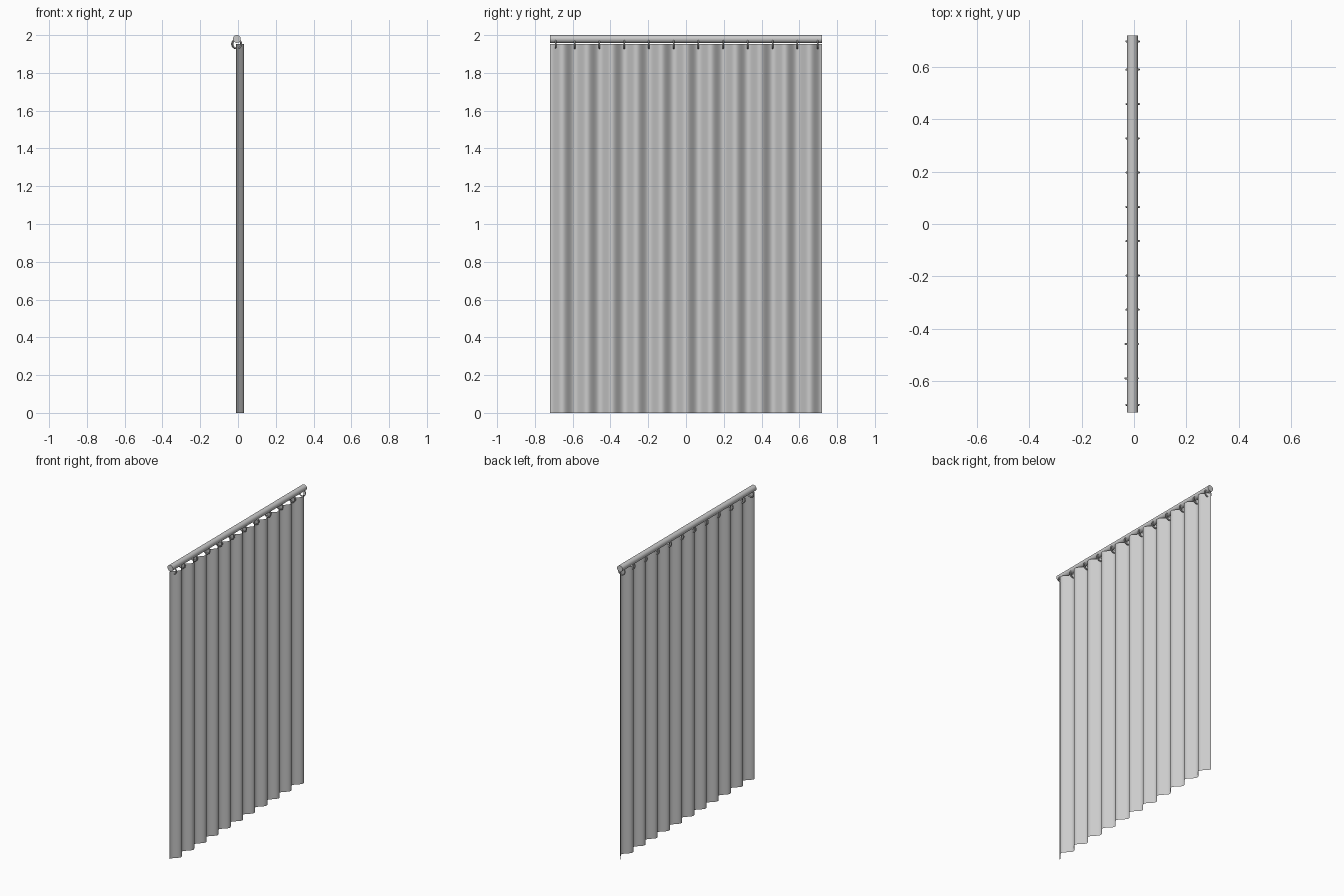
import bpy, bmesh, math

if "Cube" in bpy.data.objects:
    bpy.data.objects.remove(bpy.data.objects["Cube"])

HALF = 0.72            # half width of the curtain and rod
FOLDS = 11
PITCH = 2 * HALF / FOLDS


def smooth(obj, angle=40):
    bpy.ops.object.select_all(action='DESELECT')
    obj.select_set(True)
    bpy.context.view_layer.objects.active = obj
    bpy.ops.object.shade_smooth_by_angle(angle=math.radians(angle))


# Rod along y
bpy.ops.mesh.primitive_cylinder_add(vertices=32, radius=0.0205, depth=2 * HALF,
                                    location=(-0.006, 0, 1.9795),
                                    rotation=(math.pi / 2, 0, 0))
rod = bpy.context.object
rod.name = "curtain_rod"
smooth(rod)

# Curtain: single pleated sheet, with the valleys at the rings
bm = bmesh.new()
steps = FOLDS * 16
profile = []
for i in range(steps + 1):
    y = -HALF + 2 * HALF * i / steps
    x = 0.0105 - 0.022 * math.cos(2 * math.pi * (y + HALF) / PITCH)
    profile.append(bm.verts.new((x, y, 0)))
edges = [bm.edges.new(pair) for pair in zip(profile, profile[1:])]
top = bmesh.ops.extrude_edge_only(bm, edges=edges)["geom"]
bmesh.ops.translate(bm, vec=(0, 0, 1.953),
                    verts=[g for g in top if isinstance(g, bmesh.types.BMVert)])
bmesh.ops.recalc_face_normals(bm, faces=bm.faces)
mesh = bpy.data.meshes.new("curtain")
bm.to_mesh(mesh)
bm.free()
curtain = bpy.data.objects.new("curtain", mesh)
bpy.context.collection.objects.link(curtain)
smooth(curtain, 60)

# Rings, with the end ones pulled in from the curtain edges
for i in range(FOLDS + 1):
    y = max(-0.69, min(0.697, -HALF + PITCH * i))
    x = -0.009 if i in (1, 2) else -0.005
    bpy.ops.mesh.primitive_torus_add(major_segments=32, minor_segments=10,
                                     major_radius=0.0235, minor_radius=0.004,
                                     location=(x, y, 1.953),
                                     rotation=(math.pi / 2, 0, 0))
    ring = bpy.context.object
    ring.name = f"curtain_ring_{i + 1}"
    smooth(ring, 60)
